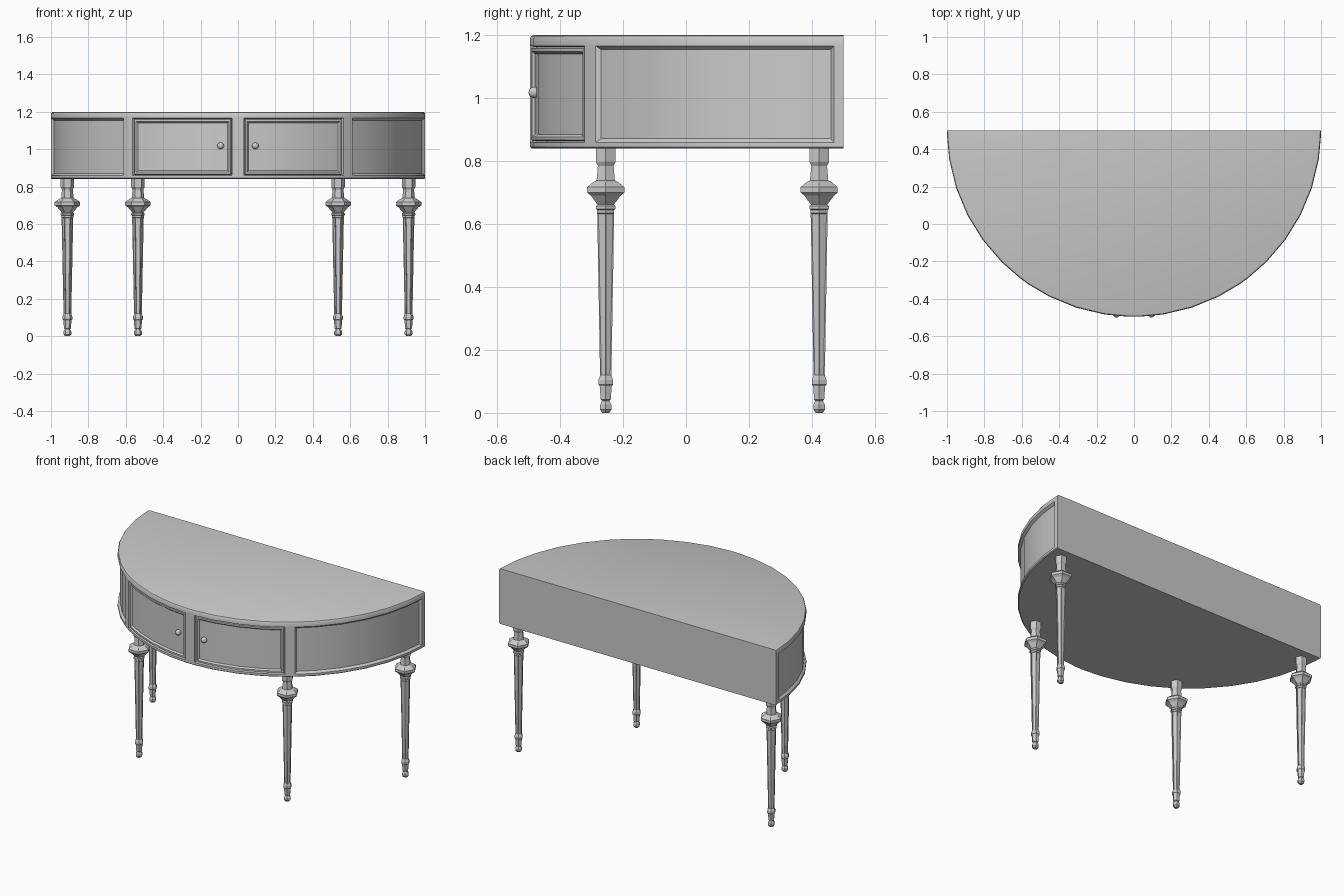
import bpy, bmesh, math
from mathutils import Vector

if "Cube" in bpy.data.objects:
    bpy.data.objects.remove(bpy.data.objects["Cube"])


def make_object(name, bm, smooth=None):
    bmesh.ops.recalc_face_normals(bm, faces=bm.faces)
    mesh = bpy.data.meshes.new(name)
    bm.to_mesh(mesh)
    bm.free()
    obj = bpy.data.objects.new(name, mesh)
    bpy.context.collection.objects.link(obj)
    if smooth:
        bpy.ops.object.select_all(action='DESELECT')
        bpy.context.view_layer.objects.active = obj
        obj.select_set(True)
        bpy.ops.object.shade_smooth_by_angle(angle=math.radians(smooth))
    return obj


def on_curve(deg, r, z):
    a = math.radians(deg)
    return Vector((r * math.sin(a), 0.5 - 0.996 * r * math.cos(a), z))


# Half-round cabinet: curved front wall, flat back, top and bottom
half = [1.8, 9, 18, 27, 34.3, 37.7, 45, 54, 63, 72, 81, 88.3, 90]
angles = [-a for a in reversed(half)] + half
rows = [(0.84, 0.994), (0.845, 1.0), (0.859, 1.0), (1.166, 1.0), (1.19, 1.0), (1.197, 0.996), (1.2, 0.988)]
bm = bmesh.new()
grid = [[bm.verts.new(on_curve(a, r, z)) for a in angles] for z, r in rows]
panels = {'left': [], 'right': [], 'door_l': [], 'door_r': []}
for j in range(len(rows) - 1):
    for i in range(len(angles) - 1):
        f = bm.faces.new((grid[j][i], grid[j][i + 1], grid[j + 1][i + 1], grid[j + 1][i]))
        if j == 2:
            mid = (angles[i] + angles[i + 1]) / 2
            if 1.8 < abs(mid) < 34.3:
                panels['door_r' if mid > 0 else 'door_l'].append(f)
            elif 37.7 < abs(mid) < 88.3:
                panels['right' if mid > 0 else 'left'].append(f)
bm.faces.new(grid[0])
bm.faces.new(grid[-1])
bm.faces.new([row[0] for row in grid] + [row[-1] for row in reversed(grid)])
bmesh.ops.recalc_face_normals(bm, faces=bm.faces)
for key, faces in panels.items():
    # Doors get a groove, a raised frame and a sunken field; sides one sunken field
    steps = [(0.004, -0.012), (0.004, 0.008), (0.01, 0.0), (0.008, -0.01)] if 'door' in key \
        else [(0.012, -0.014)]
    for thickness, depth in steps:
        bmesh.ops.inset_region(bm, faces=faces, thickness=thickness, depth=depth,
                               use_even_offset=True)
make_object("cabinet", bm, 30)

# Round door knobs
for side, name in ((-1, "left_knob"), (1, "right_knob")):
    bm = bmesh.new()
    bmesh.ops.create_uvsphere(bm, u_segments=16, v_segments=10, radius=0.018)
    bmesh.ops.translate(bm, verts=bm.verts, vec=(side * 0.093, -0.482, 1.018))
    make_object(name, bm, 40)

# Turned six-sided legs: (half width across flats, height)
profile = [(0.011, 0.0), (0.018, 0.01), (0.018, 0.026), (0.012, 0.038), (0.016, 0.042),
           (0.019, 0.085), (0.023, 0.09), (0.023, 0.105), (0.018, 0.118), (0.027, 0.635),
           (0.027, 0.645), (0.031, 0.648), (0.031, 0.657), (0.026, 0.662), (0.036, 0.675),
           (0.047, 0.69), (0.059, 0.7), (0.059, 0.717), (0.04, 0.733), (0.029, 0.738),
           (0.025, 0.785), (0.031, 0.797), (0.031, 0.845)]


def make_leg(name, x, y):
    bm = bmesh.new()
    rings = []
    for w, z in profile:
        r = w / math.cos(math.pi / 6)
        rings.append([bm.verts.new((x + r * math.cos(k * math.pi / 3),
                                    y + r * math.sin(k * math.pi / 3), z)) for k in range(6)])
    shaft = []
    for j in range(len(rings) - 1):
        for k in range(6):
            n = (k + 1) % 6
            f = bm.faces.new((rings[j][k], rings[j][n], rings[j + 1][n], rings[j + 1][k]))
            if profile[j][1] == 0.118:
                shaft.append(f)
    bm.faces.new(rings[0])
    bm.faces.new(rings[-1])
    bmesh.ops.recalc_face_normals(bm, faces=bm.faces)
    # Shallow flutes along the tapered shaft
    bmesh.ops.inset_individual(bm, faces=shaft, thickness=0.004, depth=-0.003)
    make_object(name, bm)


for side, label in ((-1, "left"), (1, "right")):
    make_leg("front_leg_" + label, side * 0.535, -0.255)
    make_leg("back_leg_" + label, side * 0.912, 0.423)
